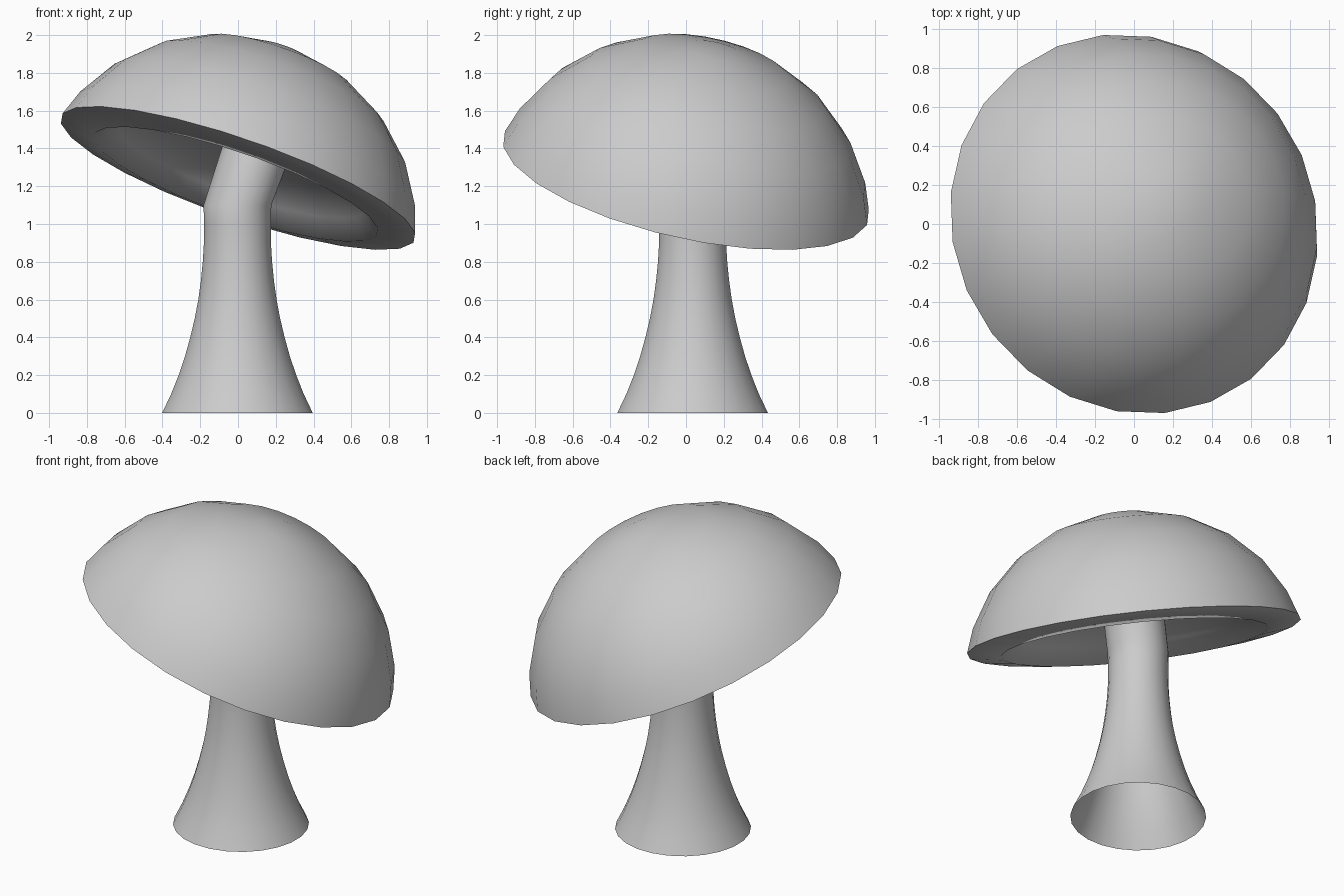
import bpy, bmesh, math
from mathutils import Vector

if "Cube" in bpy.data.objects:
    bpy.data.objects.remove(bpy.data.objects["Cube"])

SIDES = 24
AXIS = Vector((0.32, 0.21, 0.924)).normalized()   # direction the cap leans
TILT = Vector((0, 0, 1)).rotation_difference(AXIS)
RIM_CENTRE = Vector((0, 0, 1.243))


def make_object(name, bm):
    bmesh.ops.recalc_face_normals(bm, faces=bm.faces)
    mesh = bpy.data.meshes.new(name)
    bm.to_mesh(mesh)
    bm.free()
    for p in mesh.polygons:
        p.use_smooth = True
    ob = bpy.data.objects.new(name, mesh)
    bpy.context.collection.objects.link(ob)
    return ob


def ring(bm, radius, place):
    """Ring of vertices; place maps a flat point to its final position."""
    return [bm.verts.new(place(Vector((radius * math.cos(a), radius * math.sin(a), 0))))
            for a in (2 * math.pi * (i + 0.5) / SIDES for i in range(SIDES))]


def bridge(bm, a, b):
    for i in range(SIDES):
        j = (i + 1) % SIDES
        bm.faces.new((a[i], a[j], b[j], b[i]))


def cap_point(height):
    return lambda v: RIM_CENTRE + TILT @ (v + Vector((0, 0, height)))


# Cap: slightly flattened dome, rim turned under, shallow hollow below
bm = bmesh.new()
angles = [math.radians(d) for d in (8, 23.5, 38.5, 53, 67, 75.9)]
dome = [(1.025 * math.sin(a), 0.978 * (math.cos(a) - math.cos(angles[-1]))) for a in angles]
hollow = [(0.795, -0.035), (0.70, 0.06), (0.5, 0.14), (0.25, 0.185)]
rings = [ring(bm, r, cap_point(h)) for r, h in dome + hollow]
for a, b in zip(rings, rings[1:]):
    bridge(bm, a, b)
for h, edge in ((0.741, rings[0]), (0.2, rings[-1])):
    pole = bm.verts.new(RIM_CENTRE + AXIS * h)
    for i in range(SIDES):
        bm.faces.new((edge[i], edge[(i + 1) % SIDES], pole))
# Crisp outer rim
rim = rings[len(dome) - 1]
for i in range(SIDES):
    bm.edges.get((rim[i], rim[(i + 1) % SIDES])).smooth = False
make_object("mushroom_cap", bm)

# Stem: flared open tube that bends into the cap
bm = bmesh.new()
base = Vector((-0.003, 0.035, 0))
flare = [(0, 0.402), (0.1, 0.354), (0.2, 0.314), (0.3, 0.28), (0.4, 0.252), (0.5, 0.228),
         (0.6, 0.209), (0.7, 0.195), (0.8, 0.185), (0.9, 0.179), (1.0, 0.178), (1.1, 0.181)]
rings = [ring(bm, r, lambda v, z=z: base + v + Vector((0, 0, z))) for z, r in flare]
bend = base + Vector((0, 0, 1.1))
rings.append(ring(bm, 0.18, lambda v: bend + AXIS * 0.36 + TILT @ v))
for a, b in zip(rings, rings[1:]):
    bridge(bm, a, b)
make_object("mushroom_stem", bm)
